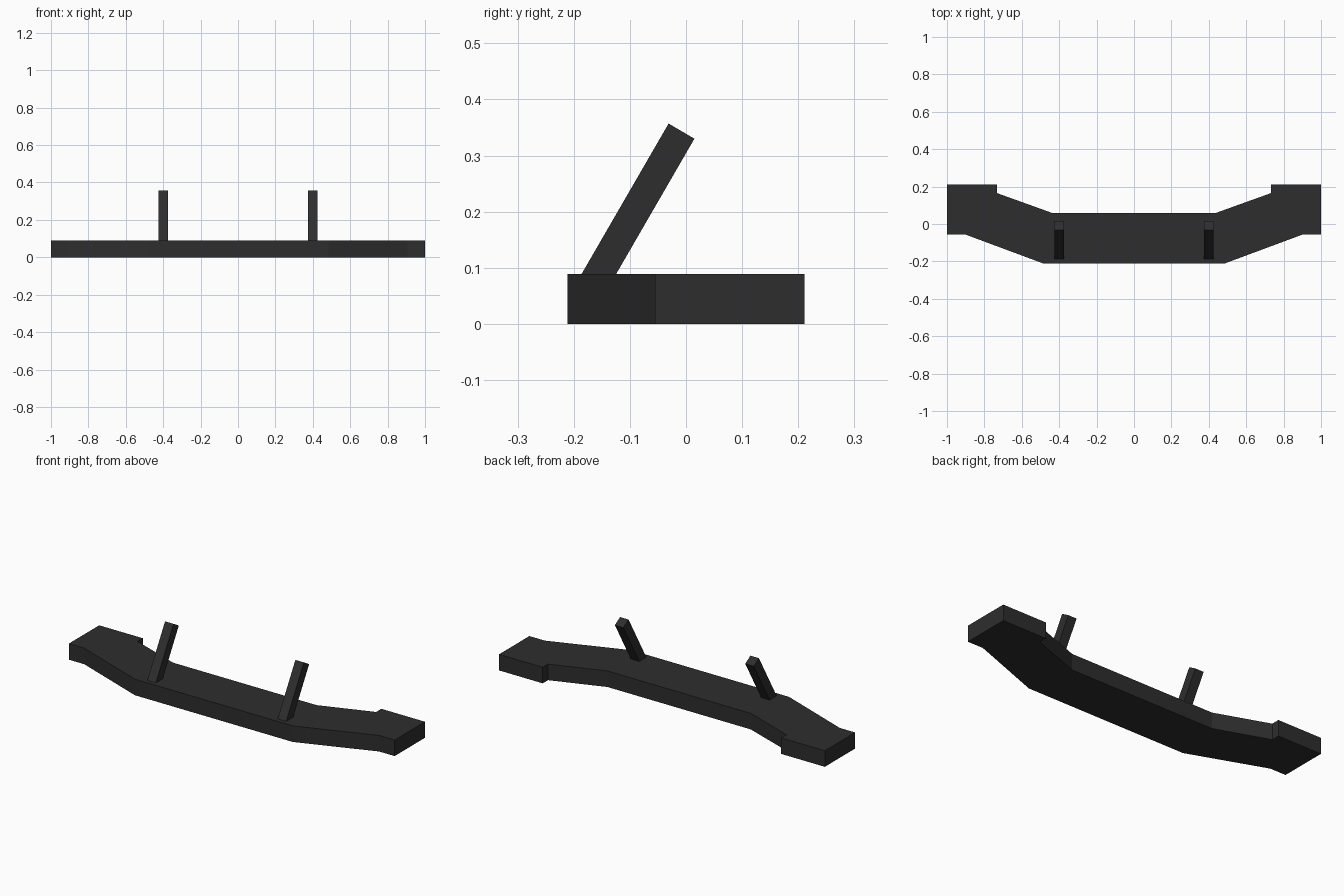
import bpy
import bmesh
from mathutils import Vector

if "Cube" in bpy.data.objects:
    bpy.data.objects.remove(bpy.data.objects["Cube"])

charcoal = bpy.data.materials.new("charcoal")
charcoal.diffuse_color = (0.027, 0.027, 0.027, 1)
charcoal.use_nodes = True
charcoal.node_tree.nodes["Principled BSDF"].inputs["Base Color"].default_value = charcoal.diffuse_color


def prism(name, outline, extrusion):
    """Extrude a flat outline into a closed solid."""
    bm = bmesh.new()
    face = bm.faces.new([bm.verts.new(p) for p in outline])
    result = bmesh.ops.extrude_face_region(bm, geom=[face])
    moved = [v for v in result["geom"] if isinstance(v, bmesh.types.BMVert)]
    bmesh.ops.translate(bm, verts=moved, vec=Vector(extrusion))
    bmesh.ops.recalc_face_normals(bm, faces=bm.faces[:])
    mesh = bpy.data.meshes.new(name)
    bm.to_mesh(mesh)
    bm.free()
    mesh.materials.append(charcoal)
    obj = bpy.data.objects.new(name, mesh)
    bpy.context.collection.objects.link(obj)
    return obj


# Swept bar with square end blocks, mirrored from its right half
half = [(0.485, -0.211), (0.905, -0.055), (1.0, -0.055), (1.0, 0.211),
        (0.732, 0.211), (0.732, 0.165), (0.44, 0.06)]
outline = half + [(-x, y) for x, y in reversed(half)]
prism("bar", [(x, y, 0) for x, y in outline], (0, 0, 0.089))

# Two square struts leaning back 30 degrees, rooted in the bar
strut = [(-0.031, 0.357), (0.015, 0.330), (-0.147, 0.05), (-0.193, 0.077)]
for side, x in (("left", -0.4), ("right", 0.4)):
    prism(side + "_strut", [(x - 0.026, y, z) for y, z in strut], (0.052, 0, 0))
